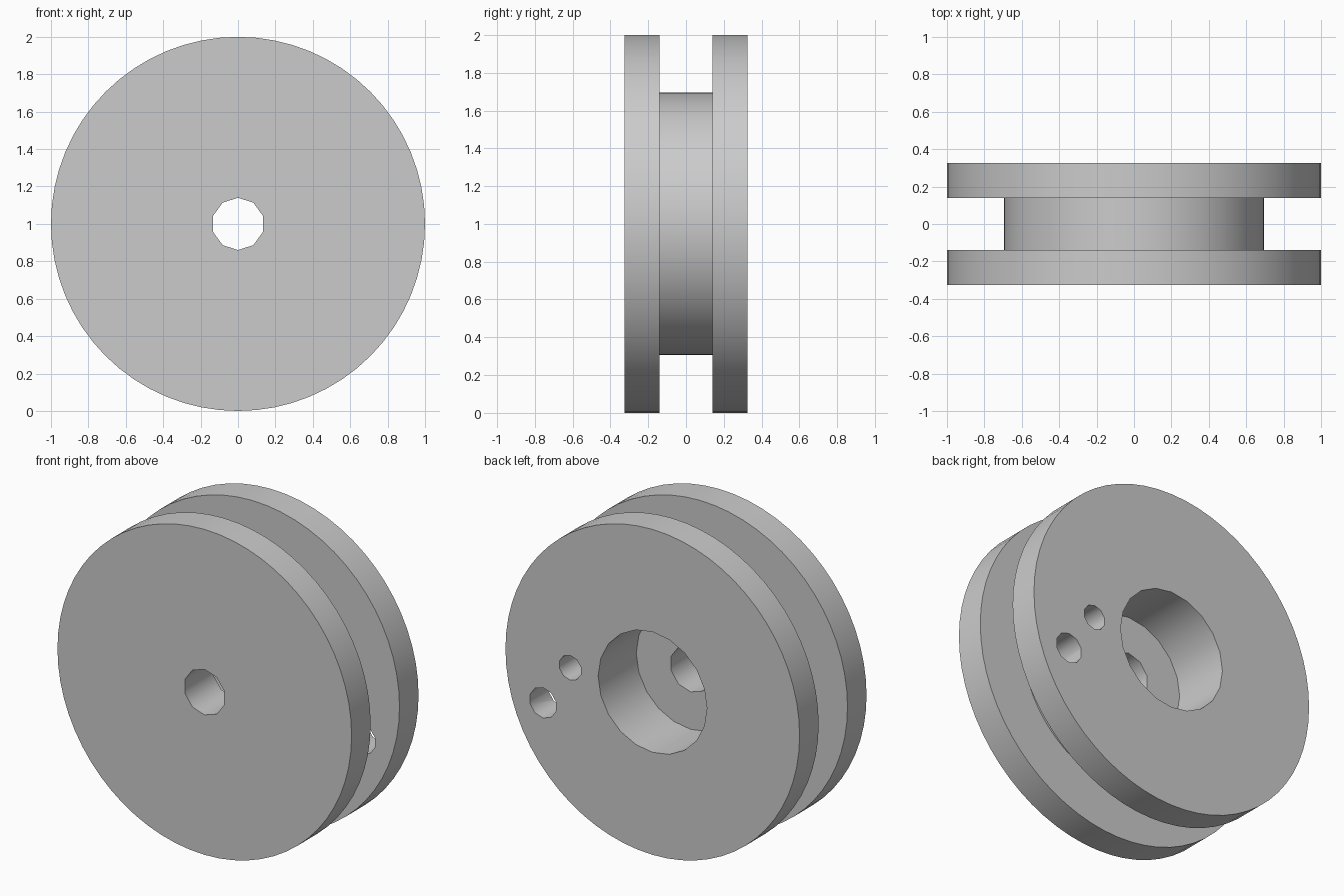
import bpy, bmesh, math
from mathutils import Matrix, Vector

cube = bpy.data.objects.get("Cube")
if cube:
    bpy.data.objects.remove(cube, do_unlink=True)

HALF = 0.325      # half the wheel width
GROOVE = 0.14     # half the groove width
CORE = 0.695      # groove floor radius
CENTRE = Vector((0, 0, 1))

grey = bpy.data.materials.new("plain_grey")
grey.use_nodes = True
colour = (0.6, 0.6, 0.6, 1)
grey.diffuse_color = colour
grey.node_tree.nodes["Principled BSDF"].inputs["Base Color"].default_value = colour


def make_object(name, bm):
    bmesh.ops.recalc_face_normals(bm, faces=bm.faces)
    mesh = bpy.data.meshes.new(name)
    bm.to_mesh(mesh)
    bm.free()
    mesh.materials.append(grey)
    obj = bpy.data.objects.new(name, mesh)
    bpy.context.collection.objects.link(obj)
    return obj


def lathe(name, profile, sides):
    """Spin (radius, y) points round the wheel axis and cap both ends."""
    bm = bmesh.new()
    verts = [bm.verts.new(CENTRE + Vector((r, y, 0))) for r, y in profile]
    edges = [bm.edges.new(pair) for pair in zip(verts, verts[1:])]
    bmesh.ops.spin(bm, geom=verts + edges, cent=CENTRE, axis=(0, 1, 0),
                   angle=math.tau, steps=sides, use_duplicate=False)
    bmesh.ops.remove_doubles(bm, verts=bm.verts, dist=1e-4)
    bmesh.ops.holes_fill(bm, edges=[e for e in bm.edges if e.is_boundary], sides=0)
    return make_object(name, bm)


def drill(target, name, x, z, radius, y0, y1, sides):
    """Cut a round hole along y from y0 to y1, offset from the wheel centre."""
    bm = bmesh.new()
    place = (Matrix.Translation(CENTRE + Vector((x, (y0 + y1) / 2, z)))
             @ Matrix.Rotation(math.pi / 2, 4, 'X')
             @ Matrix.Rotation(math.pi / 2, 4, 'Z'))
    bmesh.ops.create_cone(bm, cap_ends=True, segments=sides, radius1=radius,
                          radius2=radius, depth=y1 - y0, matrix=place)
    # Turn the cutter so that a corner points along x
    bmesh.ops.rotate(bm, verts=bm.verts, cent=CENTRE + Vector((x, 0, z)),
                     matrix=Matrix.Rotation(math.pi / 2, 3, 'Y'))
    cutter = make_object(name, bm)
    cutter.hide_render = True
    mod = target.modifiers.new(name, 'BOOLEAN')
    mod.operation = 'DIFFERENCE'
    mod.solver = 'EXACT'
    mod.object = cutter
    bpy.context.view_layer.objects.active = target
    bpy.ops.object.modifier_apply(modifier=mod.name)
    bpy.data.objects.remove(cutter, do_unlink=True)


# Grooved wheel: two flanges and the core between them
wheel = lathe("grooved_wheel", [
    (1, -HALF), (1, -GROOVE), (CORE, -GROOVE),
    (CORE, GROOVE), (1, GROOVE), (1, HALF)], 64)

# Axle hole, wide rear recess, blind pin hole and cord hole into the groove
drill(wheel, "axle_hole", 0, 0, 0.14, -0.5, 0.1, 10)
drill(wheel, "rear_recess", 0, 0, 0.37, -0.045, 0.5, 20)
drill(wheel, "pin_hole", 0.56, 0, 0.076, -GROOVE, 0.5, 10)
drill(wheel, "cord_hole", 0.745, -0.265, 0.093, 0, 0.5, 10)

# Smooth round walls, sharp rims
bpy.ops.object.select_all(action='DESELECT')
wheel.select_set(True)
bpy.context.view_layer.objects.active = wheel
bpy.ops.object.shade_smooth_by_angle(angle=math.radians(40))
